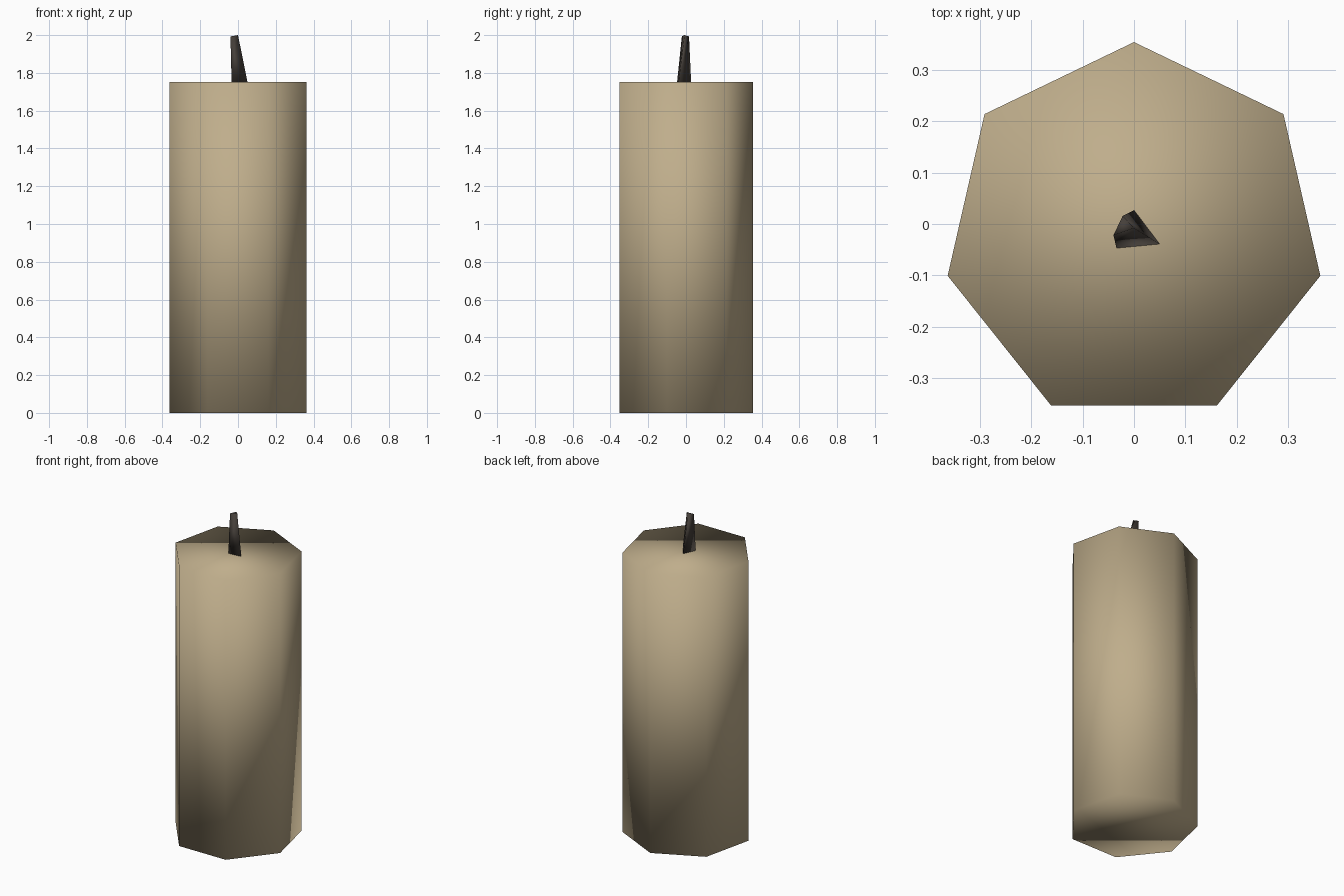
import bpy, bmesh
from math import sin, cos, pi

if "Cube" in bpy.data.objects:
    bpy.data.objects.remove(bpy.data.objects["Cube"])


def loft(name, bottom, top, color):
    """Closed, smooth-shaded solid between two matching rings."""
    bm = bmesh.new()
    lo = [bm.verts.new(p) for p in bottom]
    hi = [bm.verts.new(p) for p in top]
    bm.faces.new(lo)
    bm.faces.new(hi)
    n = len(lo)
    for i in range(n):
        j = (i + 1) % n
        bm.faces.new((lo[i], lo[j], hi[j], hi[i]))
    bmesh.ops.recalc_face_normals(bm, faces=bm.faces)
    for f in bm.faces:
        f.smooth = True
    me = bpy.data.meshes.new(name)
    bm.to_mesh(me)
    bm.free()
    mat = bpy.data.materials.new(name + "_material")
    mat.diffuse_color = color
    mat.use_nodes = True
    mat.node_tree.nodes["Principled BSDF"].inputs["Base Color"].default_value = mat.diffuse_color
    me.materials.append(mat)
    ob = bpy.data.objects.new(name, me)
    bpy.context.collection.objects.link(ob)
    return ob


# Seven-sided wax body, one corner pointing to the back
R, SIDES, HEIGHT = 0.372, 7, 1.753


def ring(z):
    return [(R * cos(pi / 2 + 2 * pi * i / SIDES),
             R * sin(pi / 2 + 2 * pi * i / SIDES) - 0.018, z)
            for i in range(SIDES)]


loft("wax_body", ring(0), ring(HEIGHT), (0.52, 0.42, 0.26, 1))

# Three-sided leaning wick
loft("wick",
     [(0.0, 0.027, HEIGHT), (-0.034, -0.047, HEIGHT), (0.05, -0.039, HEIGHT)],
     [(-0.022, 0.016, 1.993), (-0.04, -0.022, 1.993), (0.0, -0.008, 2.0)],
     (0.06, 0.05, 0.042, 1))
